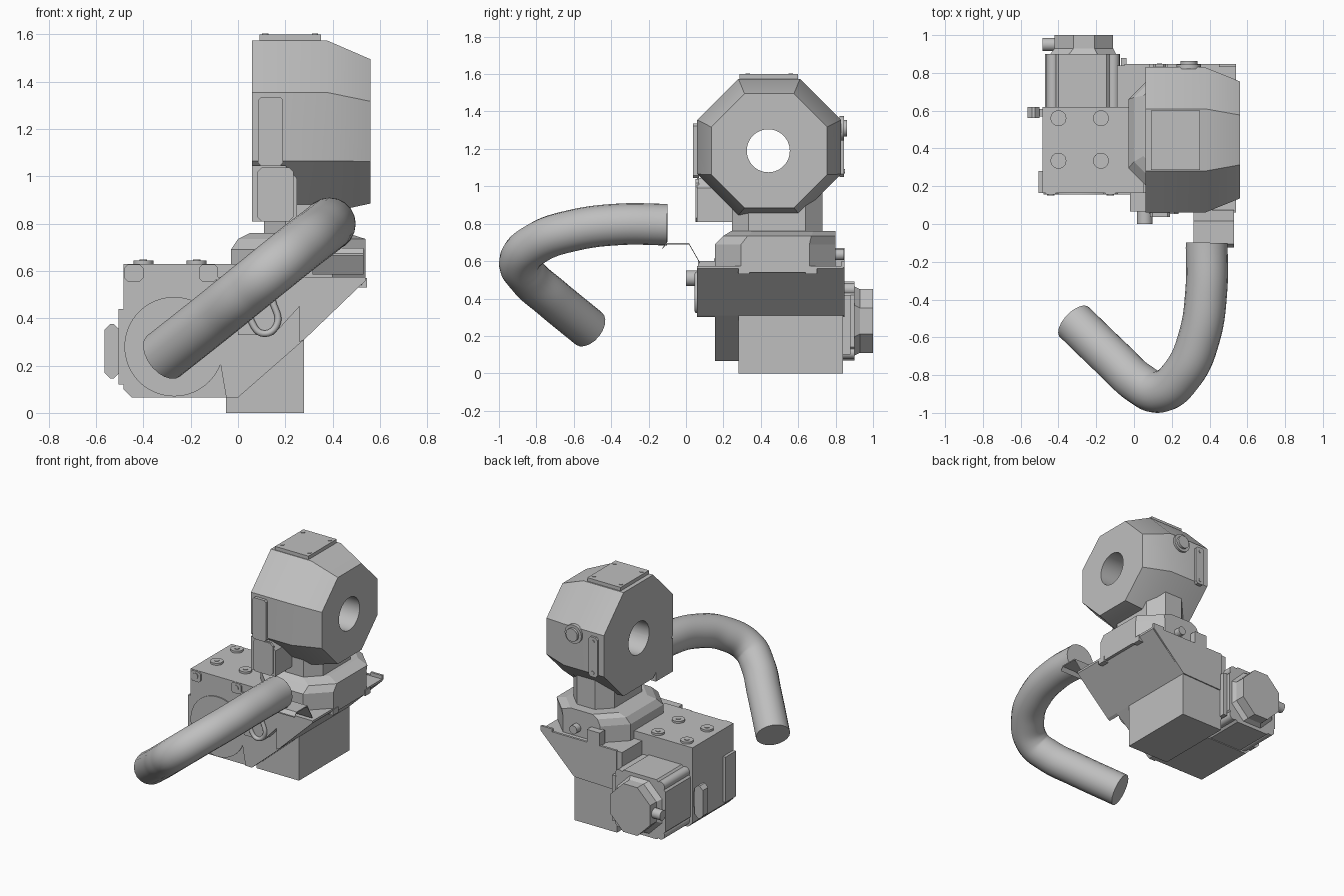
import bpy, bmesh, math
from mathutils import Vector

cube = bpy.data.objects.get("Cube")
if cube:
    bpy.data.objects.remove(cube, do_unlink=True)

grey = bpy.data.materials.new("plain grey")
grey.use_nodes = True
GREY = (0.52, 0.52, 0.52, 1)
grey.diffuse_color = GREY
grey.node_tree.nodes["Principled BSDF"].inputs["Base Color"].default_value = GREY


def finish(name, bm):
    bmesh.ops.recalc_face_normals(bm, faces=bm.faces)
    mesh = bpy.data.meshes.new(name)
    bm.to_mesh(mesh)
    bm.free()
    mesh.materials.append(grey)
    ob = bpy.data.objects.new(name, mesh)
    bpy.context.collection.objects.link(ob)
    return ob


def select(ob):
    bpy.ops.object.select_all(action='DESELECT')
    ob.select_set(True)
    bpy.context.view_layer.objects.active = ob


def smooth(ob):
    select(ob)
    bpy.ops.object.shade_smooth_by_angle(angle=math.radians(30))
    return ob


def loft(name, axis, sections):
    """Skin closed outlines, each given as (position along axis, 2D points)."""
    place = {'x': lambda t, p: (t, *p), 'y': lambda t, p: (p[0], t, p[1]), 'z': lambda t, p: (*p, t)}[axis]
    bm = bmesh.new()
    rings = [[bm.verts.new(place(t, p)) for p in pts] for t, pts in sections]
    for lo, hi in zip(rings, rings[1:]):
        for i in range(len(lo)):
            j = (i + 1) % len(lo)
            bm.faces.new((lo[i], lo[j], hi[j], hi[i]))
    bm.faces.new(rings[0])
    bm.faces.new(rings[-1])
    return finish(name, bm)


def prism(name, axis, a, b, pts):
    return loft(name, axis, [(a, pts), (b, pts)])


def cut_rect(u0, u1, v0, v1, c):
    """Rectangle with its four corners cut off."""
    return [(u0 + c, v0), (u1 - c, v0), (u1, v0 + c), (u1, v1 - c),
            (u1 - c, v1), (u0 + c, v1), (u0, v1 - c), (u0, v0 + c)]


def box(name, x0, x1, y0, y1, z0, z1):
    return prism(name, 'z', z0, z1, [(x0, y0), (x1, y0), (x1, y1), (x0, y1)])


def disc(name, axis, centre, r, a, b, n=32):
    u, v = centre
    ring = [(u + r * math.cos(k * math.tau / n), v + r * math.sin(k * math.tau / n)) for k in range(n)]
    return smooth(prism(name, axis, a, b, ring))


def cut(ob, cutter):
    mod = ob.modifiers.new("cut", 'BOOLEAN')
    mod.operation, mod.object, mod.solver = 'DIFFERENCE', cutter, 'EXACT'
    select(ob)
    bpy.ops.object.modifier_apply(modifier=mod.name)
    bpy.data.objects.remove(cutter, do_unlink=True)


def tube(name, points, radius, cyclic=False):
    curve = bpy.data.curves.new(name, 'CURVE')
    curve.dimensions = '3D'
    curve.bevel_depth, curve.bevel_resolution = radius, 8
    curve.resolution_u, curve.use_fill_caps = 10, True
    spline = curve.splines.new('BEZIER')
    spline.bezier_points.add(len(points) - 1)
    for bp, p in zip(spline.bezier_points, points):
        bp.co = p
        bp.handle_left_type = bp.handle_right_type = 'AUTO'
    spline.use_cyclic_u = cyclic
    curve.materials.append(grey)
    ob = bpy.data.objects.new(name, curve)
    bpy.context.collection.objects.link(ob)
    select(ob)
    bpy.ops.object.convert(target='MESH')
    return smooth(bpy.context.object)


# Octagonal head with a through hole
big = cut_rect(0.06, 0.83, 0.845, 1.575, 0.22)
small = cut_rect(0.135, 0.755, 0.885, 1.495, 0.178)
head = loft("head", 'x', [(0.06, big), (0.375, big), (0.56, small)])
cut(head, disc("bore_cutter", 'x', (0.44, 1.19), 0.115, 0, 0.7, 48))
smooth(head)

# Head lid, panels and knob
box("lid", 0.09, 0.35, 0.285, 0.6, 1.57, 1.6)
for x in (0.115, 0.325):
    for y in (0.33, 0.56):
        disc("lid_screw", 'z', (x, y), 0.013, 1.6, 1.604, 16)
prism("front_panel", 'y', 0.038, 0.07, cut_rect(0.085, 0.19, 1.045, 1.335, 0.012))
prism("back_panel", 'y', 0.82, 0.846, cut_rect(0.1, 0.17, 1.05, 1.33, 0.015))
for z in (1.08, 1.3):
    disc("back_panel_screw", 'y', (0.135, z), 0.012, 0.84, 0.85, 16)
disc("knob_flange", 'y', (0.29, 1.31), 0.065, 0.82, 0.845)
disc("knob", 'y', (0.29, 1.31), 0.045, 0.84, 0.862)

# Neck and the bracket in front of it
prism("neck", 'z', 0.74, 0.98, cut_rect(0.11, 0.43, 0.245, 0.73, 0.09))
prism("neck_bracket", 'y', 0.06, 0.25,
      [(0.06, 0.81), (0.25, 0.81), (0.25, 0.99), (0.2, 1.045), (0.06, 1.045)])
prism("neck_bracket_cover", 'y', 0.052, 0.07, cut_rect(0.08, 0.235, 0.81, 1.038, 0.02))

# Collar with a chamfered rim
rim = cut_rect(-0.03, 0.54, 0.155, 0.8, 0.14)
loft("collar", 'z', [(0.54, rim), (0.69, rim), (0.735, cut_rect(0, 0.54, 0.2, 0.8, 0.13)),
                     (0.76, cut_rect(0.05, 0.46, 0.24, 0.8, 0.12))])

# Flared housing, its pedestal and rims
prism("flared_housing", 'y', 0.155, 0.84,
      [(-0.05, 0.065), (0, 0.065), (0.28, 0.31), (0.54, 0.56), (0.54, 0.575), (-0.09, 0.575), (-0.09, 0.3)])
prism("flared_front", 'y', 0.06, 0.16, [(0.26, 0.3), (0.28, 0.31), (0.54, 0.56), (0.54, 0.575), (0.26, 0.575)])
box("pedestal", -0.05, 0.28, 0.28, 0.84, 0, 0.5)
prism("back_rim", 'y', 0.832, 0.848,
      [(-0.05, 0.3), (0.28, 0.31), (0.54, 0.565), (0.54, 0.6), (0.45, 0.6), (0.45, 0.58), (-0.05, 0.58)])
box("back_clip", 0.08, 0.18, 0.79, 0.848, 0.55, 0.67)
disc("back_button", 'y', (0.29, 0.635), 0.03, 0.79, 0.845, 20)
for y in (0.28, 0.64):
    box("side_latch", 0.49, 0.545, y, y + 0.06, 0.53, 0.57)

# Gearbox
prism("gearbox", 'y', 0.165, 0.62,
      [(-0.45, 0.065), (-0.02, 0.065), (0.05, 0.13), (0.05, 0.63), (-0.485, 0.63), (-0.485, 0.1)])
disc("gearbox_cover", 'y', (-0.27, 0.28), 0.21, 0.157, 0.17, 64)
for x in (-0.4, -0.175):
    for y in (0.335, 0.56):
        disc("top_boss", 'z', (x, y), 0.042, 0.62, 0.644, 24)
        disc("top_bolt", 'z', (x, y), 0.016, 0.64, 0.648, 16)
for x in (-0.44, -0.125):
    prism("front_lug", 'y', 0.155, 0.2, cut_rect(x - 0.04, x + 0.04, 0.555, 0.628, 0.015))
    disc("lug_bolt", 'y', (x, 0.595), 0.02, 0.15, 0.16, 16)
box("side_plate", -0.505, -0.48, 0.165, 0.28, 0.12, 0.44)
prism("side_connector", 'y', 0.56, 0.62, cut_rect(-0.565, -0.5, 0.145, 0.375, 0.025))
box("connector_stem", -0.51, -0.46, 0.57, 0.61, 0.21, 0.32)

# Front plate, slot ring and spigot
prism("front_plate", 'y', 0.065, 0.17, [(0, 0.33), (0.15, 0.33), (0.26, 0.45), (0.26, 0.6), (-0.02, 0.6)])
tube("slot_ring", [(0.055, 0.06, 0.46), (0.06, 0.06, 0.38), (0.11, 0.06, 0.335), (0.165, 0.06, 0.375),
                   (0.15, 0.06, 0.46), (0.115, 0.06, 0.53)], 0.014, True)
disc("spigot", 'y', (0.057, 0.508), 0.042, 0, 0.1, 24)

# Motor with corner rods and a tapered end cap
prism("motor_body", 'y', 0.61, 0.9, cut_rect(-0.47, -0.075, 0.07, 0.49, 0.07))
for x in (-0.43, -0.11):
    for z in (0.11, 0.45):
        disc("motor_rod", 'y', (x, z), 0.033, 0.61, 0.9, 20)
loft("motor_cap", 'y', [(0.89, cut_rect(-0.45, -0.09, 0.09, 0.47, 0.1)),
                        (0.93, cut_rect(-0.42, -0.11, 0.11, 0.45, 0.1)),
                        (1.0, cut_rect(-0.42, -0.11, 0.11, 0.45, 0.1))])
disc("motor_plug", 'x', (0.95, 0.28), 0.035, -0.485, -0.4, 20)
box("motor_foot_rail", -0.07, -0.04, 0.62, 0.88, 0.1, 0.42)

# Thin folded chute under the hose
fold = [(-0.125, 0.665), (-0.105, 0.69), (0.015, 0.69), (0.075, 0.585)]
prism("chute", 'x', 0.315, 0.53, fold + [(y, z + 0.008) for y, z in reversed(fold)])

# Curved hose, lying in one sloped plane after the first straight
path = [(0.385, -0.1, 0.795), (0.383, -0.35, 0.797), (0.345, -0.6, 0.765), (0.26, -0.79, 0.7),
        (0.135, -0.888, 0.6), (0.03, -0.845, 0.515), (-0.1, -0.727, 0.41), (-0.315, -0.52, 0.24)]
tube("hose", [Vector(p) for p in path], 0.111)
